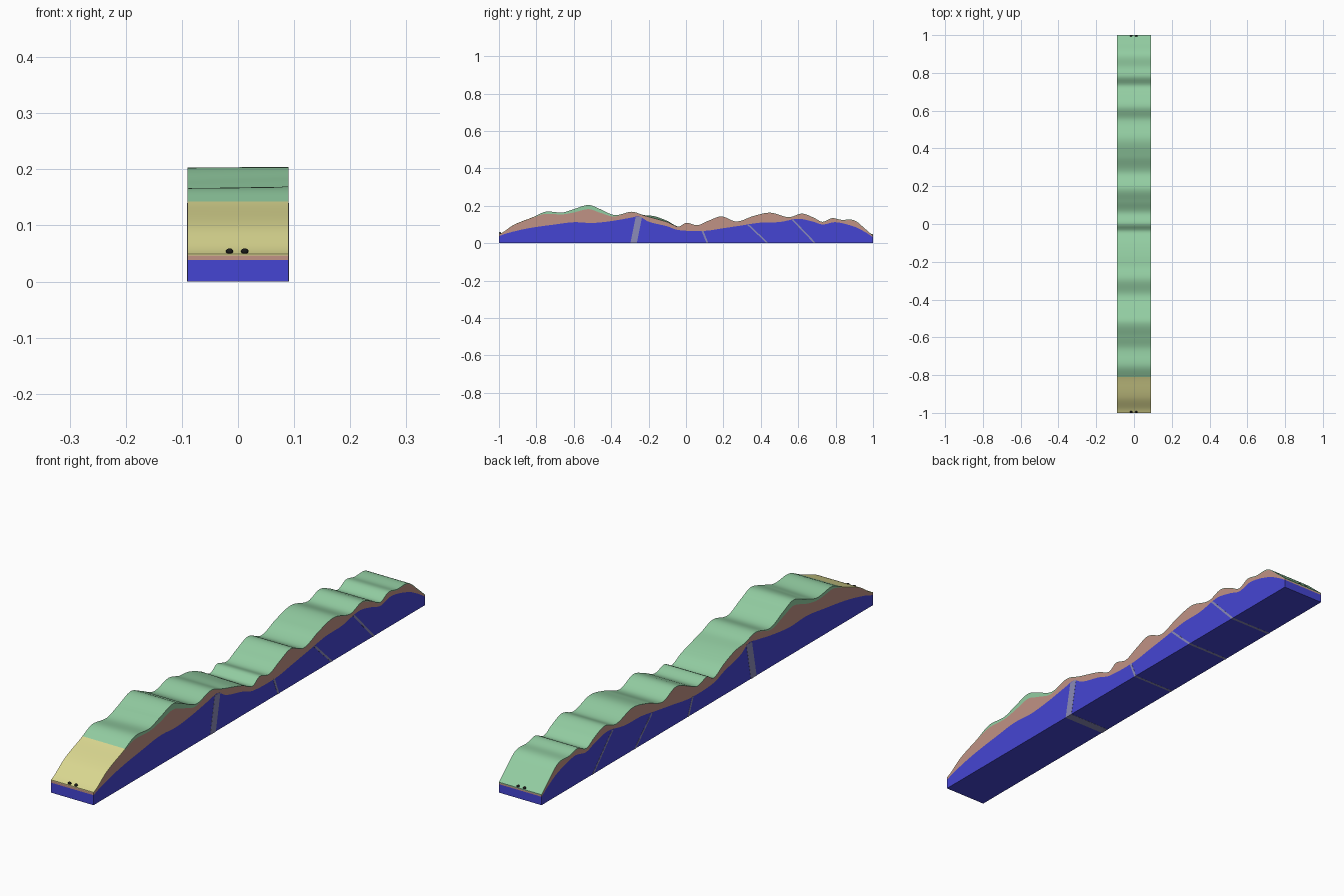
import bpy, bmesh, math

if "Cube" in bpy.data.objects:
    bpy.data.objects.remove(bpy.data.objects["Cube"])

HALF = 0.09   # half width of the slice
N = 200       # samples along the length

def material(name, rgb):
    m = bpy.data.materials.new(name)
    m.diffuse_color = (*rgb, 1)
    m.use_nodes = True
    m.node_tree.nodes["Principled BSDF"].inputs["Base Color"].default_value = m.diffuse_color
    return m

BLUE = material("bedrock blue", (0.06, 0.06, 0.65))
PINK = material("subsoil pink", (0.53, 0.29, 0.235))
GREEN = material("grass green", (0.29, 0.61, 0.36))
YELLOW = material("sand yellow", (0.70, 0.68, 0.28))
GREY = material("dike grey", (0.26, 0.26, 0.48))
BLACK = material("marker black", (0.01, 0.01, 0.01))

# (y, z) profiles along the length
SURFACE = [(-1, .049), (-.98, .058), (-.92, .098), (-.82, .138), (-.75, .168), (-.66, .164),
           (-.6, .182), (-.52, .204), (-.46, .182), (-.38, .15), (-.29, .168), (-.22, .147),
           (-.1, .113), (-.04, .088), (0, .109), (.06, .096), (.12, .12), (.19, .143),
           (.27, .116), (.36, .145), (.45, .163), (.55, .139), (.62, .158), (.68, .138),
           (.73, .114), (.78, .134), (.83, .125), (.9, .122), (.96, .075), (1, .04)]
BEDROCK = [(-1, .038), (-.95, .055), (-.84, .08), (-.7, .1), (-.6, .112), (-.5, .108),
           (-.4, .118), (-.3, .135), (-.25, .142), (-.2, .115), (-.1, .09), (-.04, .07),
           (.1, .066), (.2, .08), (.3, .095), (.4, .11), (.5, .113), (.6, .13), (.68, .115),
           (.73, .1), (.8, .112), (.9, .088), (.96, .058), (1, .032)]
TURF = [(-1, .003), (-.82, .003), (-.74, .012), (-.66, .01), (-.6, .018), (-.5, .022),
        (-.42, .014), (-.34, .003), (1, .003)]
# extra height of the left edge over the right edge
TILT = [(-1, 0), (-.78, 0), (-.7, -.006), (-.6, -.006), (-.5, 0), (-.24, 0), (-.17, .011),
        (-.08, .004), (-.02, 0), (1, 0)]

def curve(pts, y):
    """Smooth interpolation of a profile at y."""
    i = max(k for k in range(len(pts) - 1) if pts[k][0] <= y + 1e-9)
    (y0, z0), (y1, z1) = pts[i], pts[i + 1]
    def slope(k):
        a, b = pts[max(k - 1, 0)], pts[min(k + 1, len(pts) - 1)]
        return (b[1] - a[1]) / (b[0] - a[0])
    h = y1 - y0
    t = (y - y0) / h
    return ((2*t**3 - 3*t**2 + 1) * z0 + (t**3 - 2*t**2 + t) * h * slope(i)
            + (3*t**2 - 2*t**3) * z1 + (t**3 - t**2) * h * slope(i + 1))

def surface(y, side):
    return curve(SURFACE, y) + (curve(TILT, y) if side < 0 else 0)

def subsoil(y, side):
    return max(surface(y, side) - curve(TURF, y), bedrock(y, side) + .002)

def bedrock(y, side):
    return curve(BEDROCK, y)

def floor(y, side):
    return 0.0

def finish(name, bm, mat, smooth=True):
    bmesh.ops.recalc_face_normals(bm, faces=bm.faces)
    me = bpy.data.meshes.new(name)
    bm.to_mesh(me)
    bm.free()
    me.materials.append(mat)
    ob = bpy.data.objects.new(name, me)
    bpy.context.collection.objects.link(ob)
    bpy.context.view_layer.objects.active = ob
    ob.select_set(True)
    if smooth:
        bpy.ops.object.shade_smooth_by_angle(angle=math.radians(30))
    ob.select_set(False)
    return ob

def layer(name, low, high, mat, y0=-1, y1=1):
    """Closed slab between two height functions."""
    bm = bmesh.new()
    n = max(8, round(N * (y1 - y0) / 2))
    rings = []
    for i in range(n + 1):
        y = y0 + (y1 - y0) * i / n
        rings.append([bm.verts.new((s * HALF, y, f(y, s)))
                      for s, f in ((-1, low), (1, low), (1, high), (-1, high))])
    for a, b in zip(rings, rings[1:]):
        for k in range(4):
            bm.faces.new((a[k], a[(k + 1) % 4], b[(k + 1) % 4], b[k]))
    bm.faces.new(rings[0])
    bm.faces.new(rings[-1])
    finish(name, bm, mat)

layer("bedrock", floor, bedrock, BLUE)
layer("subsoil", bedrock, subsoil, PINK)
layer("sand_cover", subsoil, surface, YELLOW, -1, -.81)
layer("grass_cover", subsoil, surface, GREEN, -.81, 1)

# Slanted dikes crossing the bedrock: bottom y, top y, top z, width
for i, (yb, yt, zt, w) in enumerate([(-.28, -.252, .14, .034), (.115, .088, .066, .01),
                                     (.437, .333, .098, .011), (.69, .57, .125, .011)]):
    bm = bmesh.new()
    x = HALF + .0006
    rings = [[bm.verts.new((s * x, y, z)) for y, z in
              ((yb - w/2, -.0004), (yb + w/2, -.0004), (yt + w/2, zt), (yt - w/2, zt))]
             for s in (-1, 1)]
    for k in range(4):
        bm.faces.new((rings[0][k], rings[0][(k+1) % 4], rings[1][(k+1) % 4], rings[1][k]))
    for r in rings:
        bm.faces.new(r)
    finish(f"dike_{i + 1}", bm, GREY, False)

# Pairs of small markers at both ends
for end, z in ((-1, .054), (1, .043)):
    for x in (-.015, .012):
        bm = bmesh.new()
        bmesh.ops.create_uvsphere(bm, u_segments=16, v_segments=8, radius=.0065)
        bmesh.ops.scale(bm, vec=(1, .8, .8), verts=bm.verts)
        bmesh.ops.translate(bm, vec=(x, end * .9945, z), verts=bm.verts)
        finish("end_marker", bm, BLACK)
